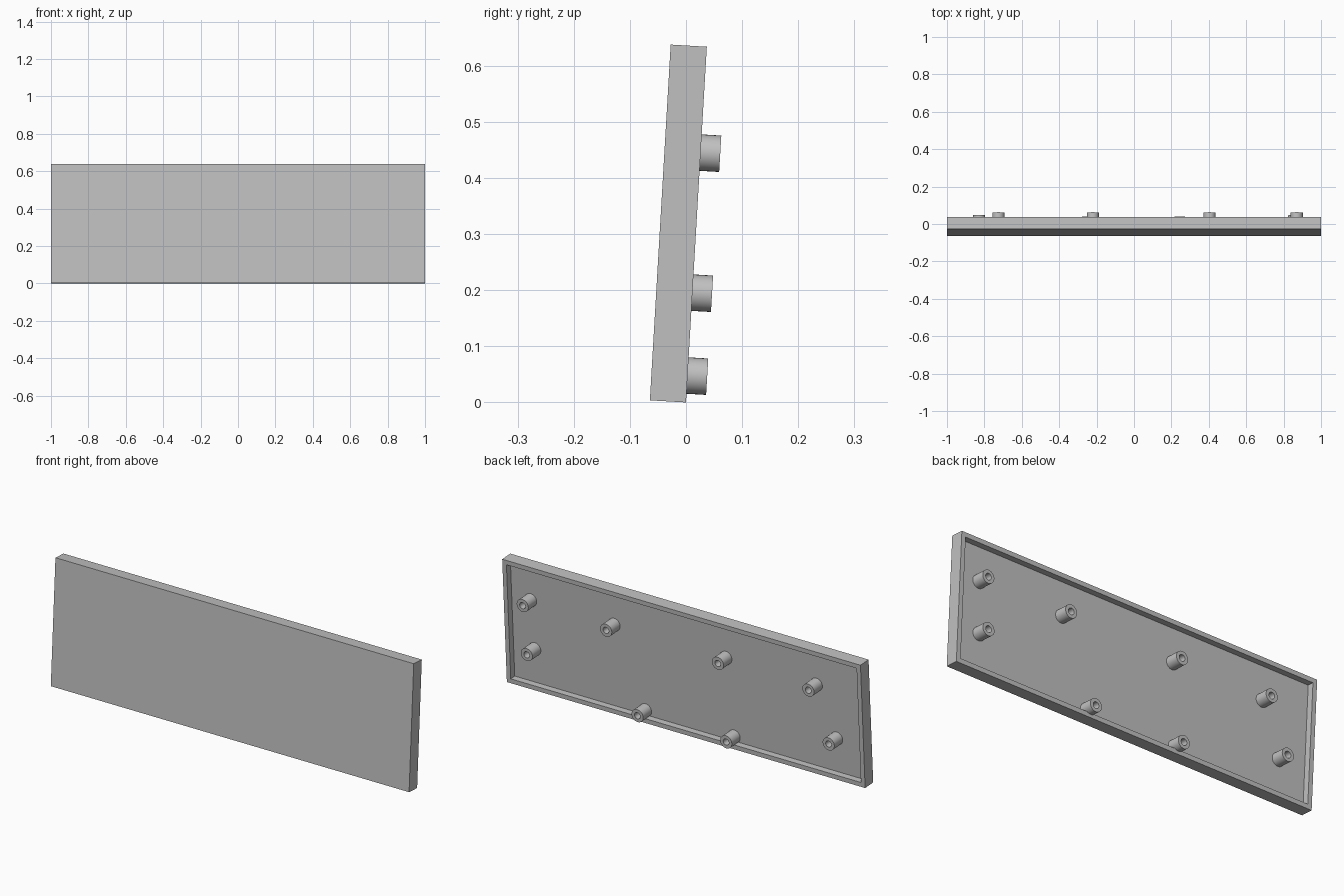
import bpy, bmesh, math
from mathutils import Matrix, Vector

if "Cube" in bpy.data.objects:
    bpy.data.objects.remove(bpy.data.objects["Cube"])

WIDTH, HEIGHT, THICK = 2.0, 0.635, 0.0645
WALL, DEPTH = 0.032, 0.032
TILT = Matrix.Rotation(-math.radians(3.35), 4, 'X')   # panel leans back

grey = bpy.data.materials.new("light_grey")
grey.diffuse_color = (0.53, 0.53, 0.53, 1)
grey.use_nodes = True
grey.node_tree.nodes["Principled BSDF"].inputs["Base Color"].default_value = grey.diffuse_color


def finish(bm, name):
    bmesh.ops.recalc_face_normals(bm, faces=bm.faces)
    bm.transform(TILT)
    mesh = bpy.data.meshes.new(name)
    bm.to_mesh(mesh)
    bm.free()
    mesh.materials.append(grey)
    obj = bpy.data.objects.new(name, mesh)
    bpy.context.collection.objects.link(obj)
    return obj


# Panel: a slab with a shallow tray sunk into its back
bm = bmesh.new()
bmesh.ops.create_cube(bm, size=1)
bmesh.ops.scale(bm, vec=(WIDTH, THICK, HEIGHT), verts=bm.verts)
bmesh.ops.translate(bm, vec=(0, -THICK / 2, HEIGHT / 2), verts=bm.verts)
bm.normal_update()
back = max(bm.faces, key=lambda f: f.calc_center_median().y)
bmesh.ops.inset_region(bm, faces=[back], thickness=WALL)
wall = bmesh.ops.extrude_discrete_faces(bm, faces=[back])
floor = wall["faces"][0]
ring = list(floor.verts)
bmesh.ops.translate(bm, vec=(0, -DEPTH, 0), verts=ring)
# Join the sunken floor to the rim
loose = [e for e in bm.edges if e.is_boundary]
if loose:
    bmesh.ops.bridge_loops(bm, edges=loose)
finish(bm, "panel")


# Bosses: hollow tubes standing on the tray floor
def boss(name, x, z, outer=0.0325, inner=0.016, tip=0.035, sides=32):
    bm = bmesh.new()
    profile = [(outer, -DEPTH), (outer, tip), (inner, tip), (inner, -DEPTH + 0.001)]
    rings = []
    for r, y in profile:
        rings.append([bm.verts.new((x + r * math.cos(a), y, z + r * math.sin(a)))
                      for a in (2 * math.pi * i / sides for i in range(sides))])
    for a, b in zip(rings, rings[1:]):
        for i in range(sides):
            j = (i + 1) % sides
            bm.faces.new((a[i], a[j], b[j], b[i]))
    bm.faces.new(rings[-1])
    bm.faces.new(rings[0])
    obj = finish(bm, name)
    bpy.ops.object.select_all(action='DESELECT')
    obj.select_set(True)
    bpy.context.view_layer.objects.active = obj
    bpy.ops.object.shade_smooth_by_angle(angle=math.radians(30))


rows = {"upper": (0.446, (-0.725, -0.22, 0.404, 0.87)),
        "middle": (0.196, (-0.828, 0.857)),
        "lower": (0.048, (-0.25, 0.245))}
for row, (z, xs) in rows.items():
    for n, x in enumerate(xs, 1):
        boss(f"{row}_boss_{n}", x, z)
